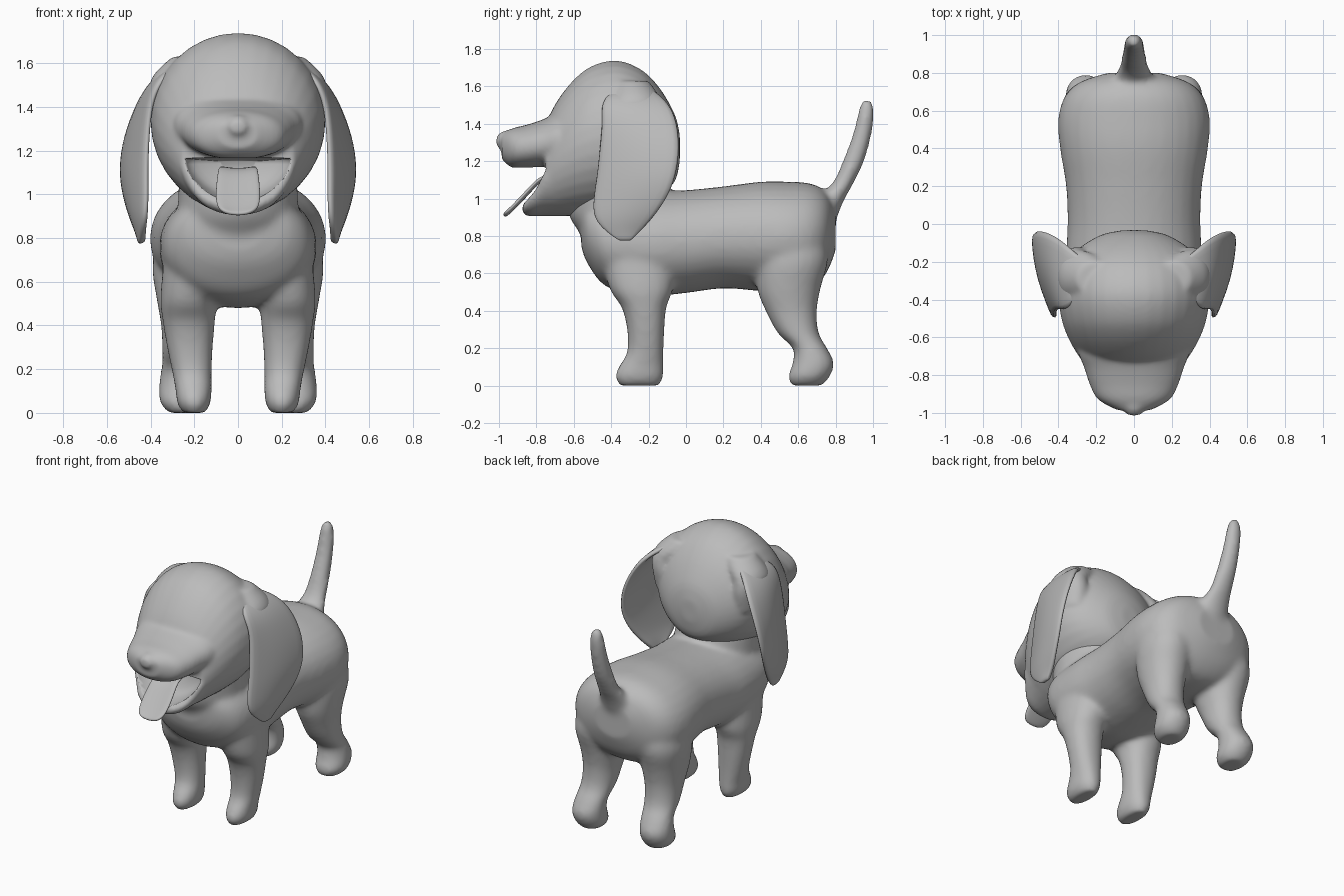
import bpy, bmesh, math
from mathutils import Vector

grey = bpy.data.materials.new("plain_grey")
grey.diffuse_color = (0.5, 0.5, 0.5, 1)


def spline(rows, n=4):
    """Catmull-Rom interpolation between the rows of numbers."""
    out = []
    for i in range(len(rows) - 1):
        p = [Vector(rows[max(0, min(len(rows) - 1, i + k))]) for k in (-1, 0, 1, 2)]
        for s in range(n):
            t = s / n
            out.append(p[1] + 0.5 * t * ((p[2] - p[0]) + t * ((2 * p[0] - 5 * p[1] + 4 * p[2] - p[3])
                       + t * (3 * (p[1] - p[2]) + p[3] - p[0]))))
    return out + [Vector(rows[-1])]


def loft(bm, axis, rows, e=2.0, mirror=False, half=False, n=32):
    """Closed skin over oval (or flat-topped half oval) rings; a row is (position, x0, x1, other0, other1)."""
    for side in ((1, -1) if mirror else (1,)):
        rings = []
        for t, x0, x1, o0, o1 in spline(rows):
            ring = []
            for k in range(n):
                a = 2 * math.pi * k / n
                c, s = math.cos(a), math.sin(a)
                c = math.copysign(abs(c) ** (2 / e), c)
                s = math.copysign(abs(s) ** (2 / e), s)
                x = side * ((x0 + x1) / 2 + c * (x1 - x0) / 2)
                o = o1 + (min(s, 0) + max(s, 0) * 0.04) * (o1 - o0) if half else (o0 + o1) / 2 + s * (o1 - o0) / 2
                ring.append(bm.verts.new((x, t, o) if axis == 'y' else (x, o, t)))
            rings.append(ring)
        for a, b in zip(rings, rings[1:]):
            for k in range(n):
                j = (k + 1) % n
                bm.faces.new((a[k], a[j], b[j], b[k]))
        bm.faces.new(rings[0])
        bm.faces.new(rings[-1])


def sym(rows):
    """Rows of (position, half width, low, high) centred on x."""
    return [(t, -w, w, a, b) for t, w, a, b in rows]


def finish(name, bm):
    bmesh.ops.recalc_face_normals(bm, faces=bm.faces)
    for f in bm.faces:
        f.smooth = True
    me = bpy.data.meshes.new(name)
    bm.to_mesh(me)
    bm.free()
    me.materials.append(grey)
    ob = bpy.data.objects.new(name, me)
    bpy.context.collection.objects.link(ob)
    return ob


def blend(ob, voxel, rounds):
    """Fuse overlapping volumes into one soft skin."""
    m = ob.modifiers.new("fuse", 'REMESH')
    m.mode, m.voxel_size, m.use_smooth_shade = 'VOXEL', voxel, True
    s = ob.modifiers.new("soften", 'SMOOTH')
    s.factor, s.iterations = 0.5, rounds


# Body: trunk, neck, legs and tail
bm = bmesh.new()
loft(bm, 'y', sym([(-0.56, 0.13, 0.74, 0.98), (-0.525, 0.25, 0.65, 1.0), (-0.42, 0.335, 0.525, 1.02),
                   (-0.2, 0.36, 0.48, 1.035), (0.0, 0.352, 0.495, 1.045), (0.2, 0.36, 0.52, 1.065),
                   (0.4, 0.392, 0.505, 1.09), (0.55, 0.402, 0.50, 1.09), (0.67, 0.37, 0.52, 1.08),
                   (0.75, 0.29, 0.60, 1.035), (0.80, 0.14, 0.72, 0.95)]), 2.1)
loft(bm, 'z', sym([(0.65, 0.25, -0.50, -0.1), (0.8, 0.27, -0.56, -0.05), (0.92, 0.275, -0.63, -0.06),
                   (1.1, 0.27, -0.64, -0.1)]))
# Front legs
loft(bm, 'z', [(0.0, 0.145, 0.255, -0.36, -0.14), (0.05, 0.125, 0.28, -0.38, -0.12),
               (0.1, 0.12, 0.285, -0.36, -0.12), (0.18, 0.12, 0.30, -0.315, -0.12),
               (0.3, 0.115, 0.325, -0.315, -0.115), (0.42, 0.105, 0.345, -0.345, -0.105),
               (0.52, 0.10, 0.355, -0.41, -0.07), (0.7, 0.1, 0.34, -0.45, -0.07)], 2.2, True)
# Hind legs
loft(bm, 'z', [(0.0, 0.18, 0.32, 0.56, 0.73), (0.05, 0.15, 0.358, 0.545, 0.77),
               (0.12, 0.15, 0.362, 0.57, 0.792), (0.2, 0.145, 0.352, 0.57, 0.755),
               (0.28, 0.13, 0.348, 0.49, 0.71), (0.4, 0.115, 0.352, 0.425, 0.70),
               (0.52, 0.09, 0.372, 0.38, 0.72), (0.68, 0.08, 0.392, 0.38, 0.76),
               (0.85, 0.08, 0.35, 0.43, 0.73)], 2.1, True)
# Tail
loft(bm, 'z', sym([(0.85, 0.16, 0.55, 0.79), (0.98, 0.11, 0.67, 0.84), (1.08, 0.075, 0.78, 0.895),
                   (1.2, 0.063, 0.838, 0.953), (1.35, 0.053, 0.893, 0.994), (1.47, 0.045, 0.922, 1.008),
                   (1.53, 0.022, 0.94, 0.99)]))
body = finish("body", bm)
blend(body, 0.016, 14)

# Head: skull, ear roots, muzzle, lower jaw and nose tip
bm = bmesh.new()
loft(bm, 'y', sym([(-0.033, 0.06, 1.2, 1.34), (-0.06, 0.18, 1.09, 1.45), (-0.14, 0.305, 1.02, 1.59),
                   (-0.24, 0.375, 0.97, 1.69), (-0.37, 0.40, 0.93, 1.738), (-0.5, 0.385, 0.915, 1.71),
                   (-0.6, 0.35, 0.91, 1.635), (-0.69, 0.30, 0.905, 1.52), (-0.75, 0.255, 0.91, 1.40)]), 2.0)
loft(bm, 'z', [(1.3, 0.2, 0.385, -0.43, -0.14), (1.42, 0.2, 0.40, -0.43, -0.12), (1.5, 0.2, 0.405, -0.42, -0.13),
               (1.56, 0.15, 0.375, -0.40, -0.15), (1.63, 0.1, 0.30, -0.38, -0.2)], 2.0, True)
loft(bm, 'y', sym([(-0.56, 0.31, 1.18, 1.48), (-0.68, 0.295, 1.165, 1.46), (-0.76, 0.265, 1.165, 1.425),
                   (-0.85, 0.235, 1.16, 1.395), (-0.93, 0.19, 1.165, 1.375), (-0.985, 0.09, 1.21, 1.345)]), 2.2)
loft(bm, 'y', sym([(-0.6, 0.28, 0.905, 1.15), (-0.74, 0.265, 0.905, 1.15), (-0.80, 0.215, 0.905, 1.05),
                   (-0.84, 0.175, 0.905, 1.0), (-0.875, 0.11, 0.92, 0.965)]), 2.0, half=True)
loft(bm, 'y', sym([(-0.92, 0.08, 1.23, 1.37), (-0.98, 0.06, 1.255, 1.36), (-1.014, 0.03, 1.28, 1.335)]))
head = finish("head", bm)
blend(head, 0.012, 12)

# Mouth hollow cutter
bm = bmesh.new()
loft(bm, 'y', sym([(-1.0, 0.24, 0.96, 1.158), (-0.87, 0.25, 0.96, 1.158), (-0.78, 0.25, 0.97, 1.162),
                   (-0.70, 0.21, 1.0, 1.16), (-0.65, 0.08, 1.08, 1.15)]), 1.7, half=True)
cutter = finish("mouth_cutter", bm)
cutter.hide_render = True
cutter.hide_set(True)
cut = head.modifiers.new("mouth", 'BOOLEAN')
cut.operation, cut.object, cut.solver = 'DIFFERENCE', cutter, 'EXACT'


def sheet(name, rows, thick, levels):
    """Thin leaf from a grid of points."""
    bm = bmesh.new()
    grid = [[bm.verts.new(p) for p in r] for r in rows]
    for a, b in zip(grid, grid[1:]):
        for k in range(len(a) - 1):
            bm.faces.new((a[k], a[k + 1], b[k + 1], b[k]))
    ob = finish(name, bm)
    s = ob.modifiers.new("thickness", 'SOLIDIFY')
    s.thickness, s.offset = thick, 0
    ob.modifiers.new("round", 'SUBSURF').levels = levels
    ob.modifiers["round"].render_levels = levels
    return ob


# Ears: rows of (z, front y, back y, front x, back x), bowed outwards
ear = [(1.60, -0.32, -0.22, 0.22, 0.22), (1.555, -0.41, -0.15, 0.31, 0.31), (1.50, -0.45, -0.09, 0.36, 0.38),
       (1.41, -0.45, -0.05, 0.395, 0.445), (1.27, -0.462, -0.035, 0.41, 0.505), (1.12, -0.478, -0.055, 0.415, 0.53),
       (1.0, -0.495, -0.105, 0.415, 0.515), (0.9, -0.49, -0.175, 0.42, 0.485),
       (0.83, -0.43, -0.24, 0.43, 0.455), (0.775, -0.35, -0.30, 0.437, 0.44)]
rows = []
for z, y0, y1, x0, x1 in spline(ear, 2):
    bow = 0.07 * (y1 - y0)
    rows.append([(x0 + (x1 - x0) * t + bow * math.sin(math.pi * t), y0 + (y1 - y0) * t, z)
                 for t in (0, 0.12, 0.35, 0.6, 0.85, 1)])
ears = sheet("ears", rows, 0.03, 1)
ears.modifiers.new("both_sides", 'MIRROR')

# Tongue: rows of (y, z, half width)
path = [(-0.68, 1.12, 0.085), (-0.77, 1.125, 0.09), (-0.83, 1.06, 0.1), (-0.90, 0.985, 0.105),
        (-0.95, 0.935, 0.095), (-0.975, 0.918, 0.06)]
sheet("tongue", [[(w * t, y, z - 0.012 * (1 - t * t)) for t in (-1, -0.5, 0, 0.5, 1)]
                 for y, z, w in path], 0.022, 2)
